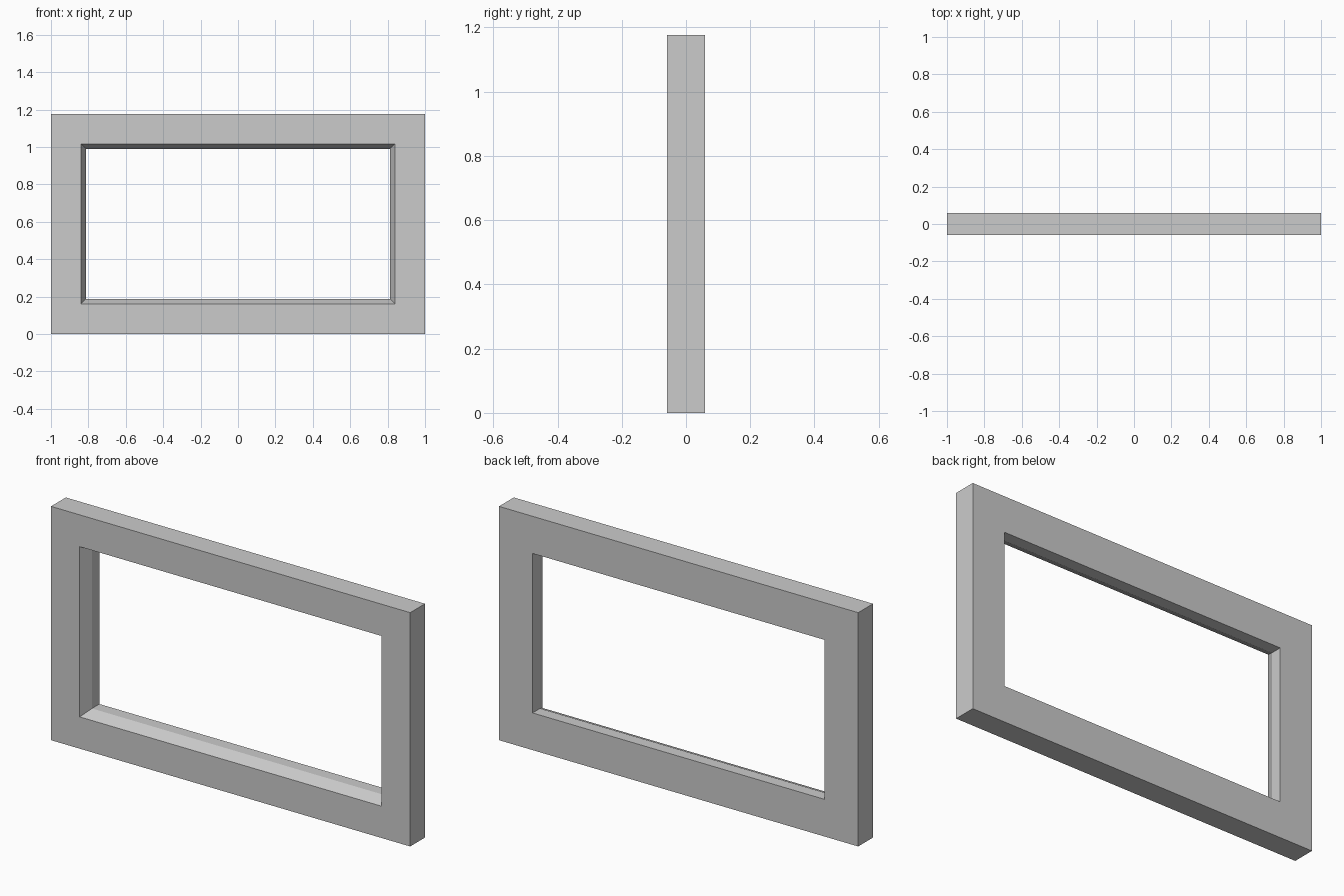
import bpy
import bmesh

if "Cube" in bpy.data.objects:
    bpy.data.objects.remove(bpy.data.objects["Cube"])

W, H, D = 1.0, 1.1765, 0.0588   # half width, height, half depth

# Cross-section of the frame: (inset from outer edge, y)
profile = [
    (0.0, -D),     # outer front
    (0.16, -D),    # opening at the front
    (0.187, 0.0),  # end of the chamfer
    (0.187, D),    # opening at the back
    (0.0, D),      # outer back
]


def rect_ring(bm, inset, y):
    x = W - inset
    corners = [(-x, inset), (x, inset), (x, H - inset), (-x, H - inset)]
    return [bm.verts.new((cx, y, cz)) for cx, cz in corners]


# Sweep the profile around the rectangle with mitred corners
bm = bmesh.new()
rings = [rect_ring(bm, inset, y) for inset, y in profile]
for i, a in enumerate(rings):
    b = rings[(i + 1) % len(rings)]
    for k in range(4):
        n = (k + 1) % 4
        bm.faces.new((a[k], a[n], b[n], b[k]))
bmesh.ops.recalc_face_normals(bm, faces=bm.faces)

mesh = bpy.data.meshes.new("window_frame")
bm.to_mesh(mesh)
bm.free()
frame = bpy.data.objects.new("window_frame", mesh)
bpy.context.collection.objects.link(frame)
